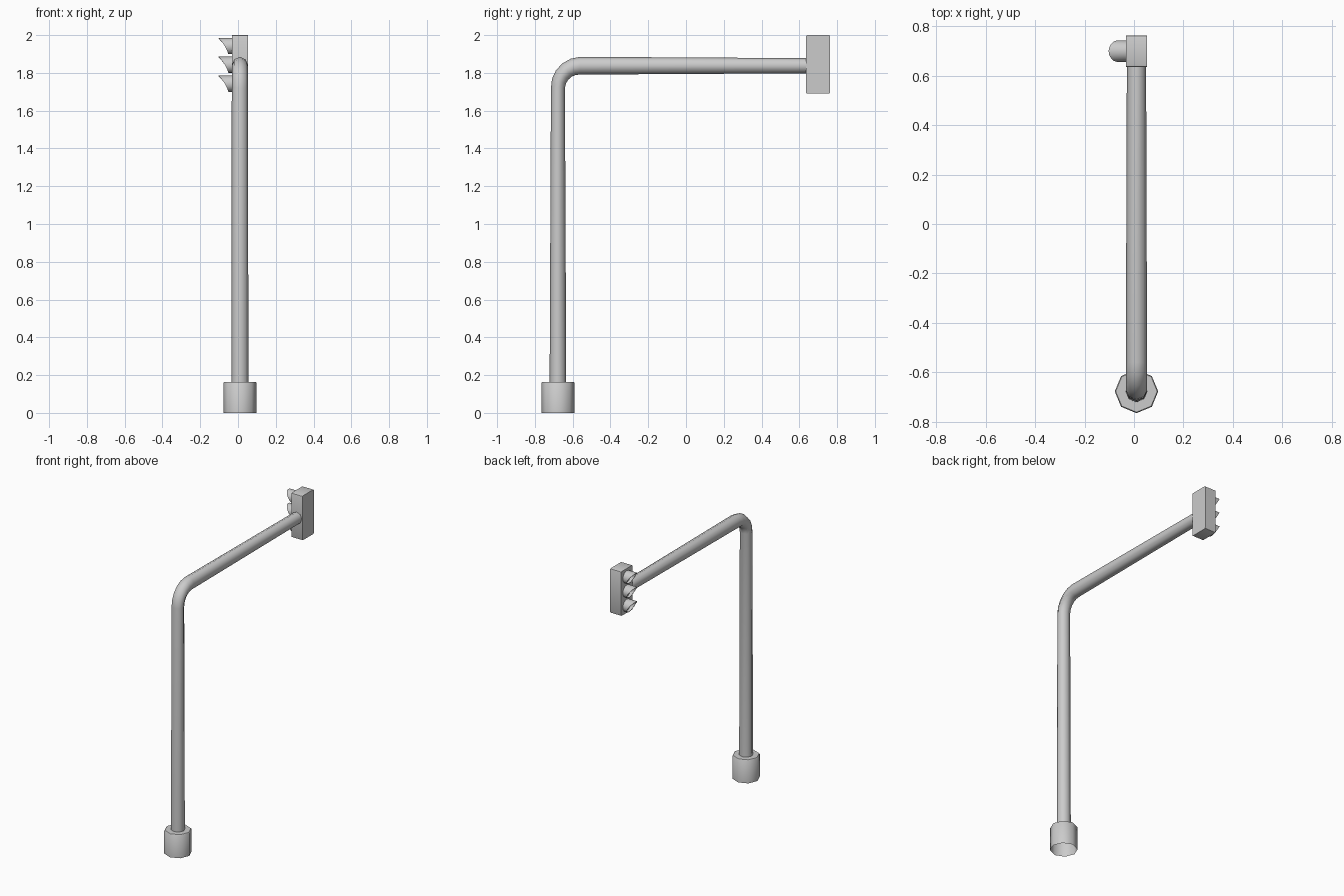
import bpy, bmesh
from math import sin, cos, pi, radians

if "Cube" in bpy.data.objects:
    bpy.data.objects.remove(bpy.data.objects["Cube"])

CX, POLE_Y, ARM_Z = 0.01, -0.678, 1.838


def finish(name, bm, angle=50):
    bmesh.ops.recalc_face_normals(bm, faces=bm.faces)
    me = bpy.data.meshes.new(name)
    bm.to_mesh(me)
    bm.free()
    ob = bpy.data.objects.new(name, me)
    bpy.context.collection.objects.link(ob)
    bpy.ops.object.select_all(action='DESELECT')
    ob.select_set(True)
    bpy.context.view_layer.objects.active = ob
    bpy.ops.object.shade_smooth_by_angle(angle=radians(angle))
    return ob


def loft(bm, rings, closed_loop=False):
    loops = [[bm.verts.new(p) for p in ring] for ring in rings]
    pairs = list(zip(loops, loops[1:]))
    if closed_loop:
        pairs.append((loops[-1], loops[0]))
    for a, b in pairs:
        n = len(a)
        for i in range(n):
            bm.faces.new((a[i], a[(i + 1) % n], b[(i + 1) % n], b[i]))
    return loops


# Octagonal foot, open underneath, with a tiny rounded rim
bm = bmesh.new()
rings = [[(CX + r * cos(i * pi / 4), POLE_Y + r * sin(i * pi / 4), z) for i in range(8)]
         for r, z in ((0.088, 0), (0.088, 0.158), (0.084, 0.163))]
bm.faces.new(loft(bm, rings)[-1])
finish("base", bm)

# Tapered pole, bent over into the horizontal arm: (y, z, tilt, x radius, in-plane radius)
path = [(POLE_Y, 0.16, 0, 0.045, 0.044), (POLE_Y, 1.72, 0, 0.043, 0.037)]
R = 0.118
for k in range(1, 6):
    a = k * pi / 10
    path.append((POLE_Y + R * (1 - cos(a)), 1.72 + R * sin(a), a, 0.043, 0.037 + 0.002 * k))
path.append((0.64, ARM_Z, pi / 2, 0.039, 0.04))
bm = bmesh.new()
rings = []
for y, z, a, rx, rn in path:
    rings.append([(CX + rx * cos(t), y + rn * sin(t) * cos(a), z - rn * sin(t) * sin(a))
                  for t in (i * pi / 4 for i in range(8))])
loft(bm, rings)
finish("pole_and_arm", bm)

# Signal housing with its four long corners trimmed
bm = bmesh.new()
bmesh.ops.create_cube(bm, size=1)
for v in bm.verts:
    v.co = (0.01 + v.co.x * 0.085, 0.699 + v.co.y * 0.128, 1.845 + v.co.z * 0.31)
edges = [e for e in bm.edges if abs(e.verts[0].co.x - e.verts[1].co.x) > 0.01]
bmesh.ops.bevel(bm, geom=edges, offset=0.008, segments=2, profile=0.5, affect='EDGES')
finish("signal_housing", bm, 30)

# Three lamps: lens disc and scooped tubular hood
N = 16
for k, zc in enumerate((1.942, 1.843, 1.743)):
    def ring(r, x_of):
        return [(x_of(sin(2 * pi * i / N)), 0.70 + r * cos(2 * pi * i / N),
                 zc + r * sin(2 * pi * i / N)) for i in range(N)]

    def back(s):
        return -0.03

    def lip(s):
        return -0.070 - 0.026 * s - 0.007 * s * s

    bm = bmesh.new()
    loft(bm, [ring(0.043, back), ring(0.043, lip), ring(0.040, lip), ring(0.040, back)], True)
    finish(f"hood_{k + 1}", bm)

    bm = bmesh.new()
    bm.faces.new(loft(bm, [ring(0.040, back), ring(0.039, lambda s: -0.034)])[-1])
    finish(f"lens_{k + 1}", bm)
